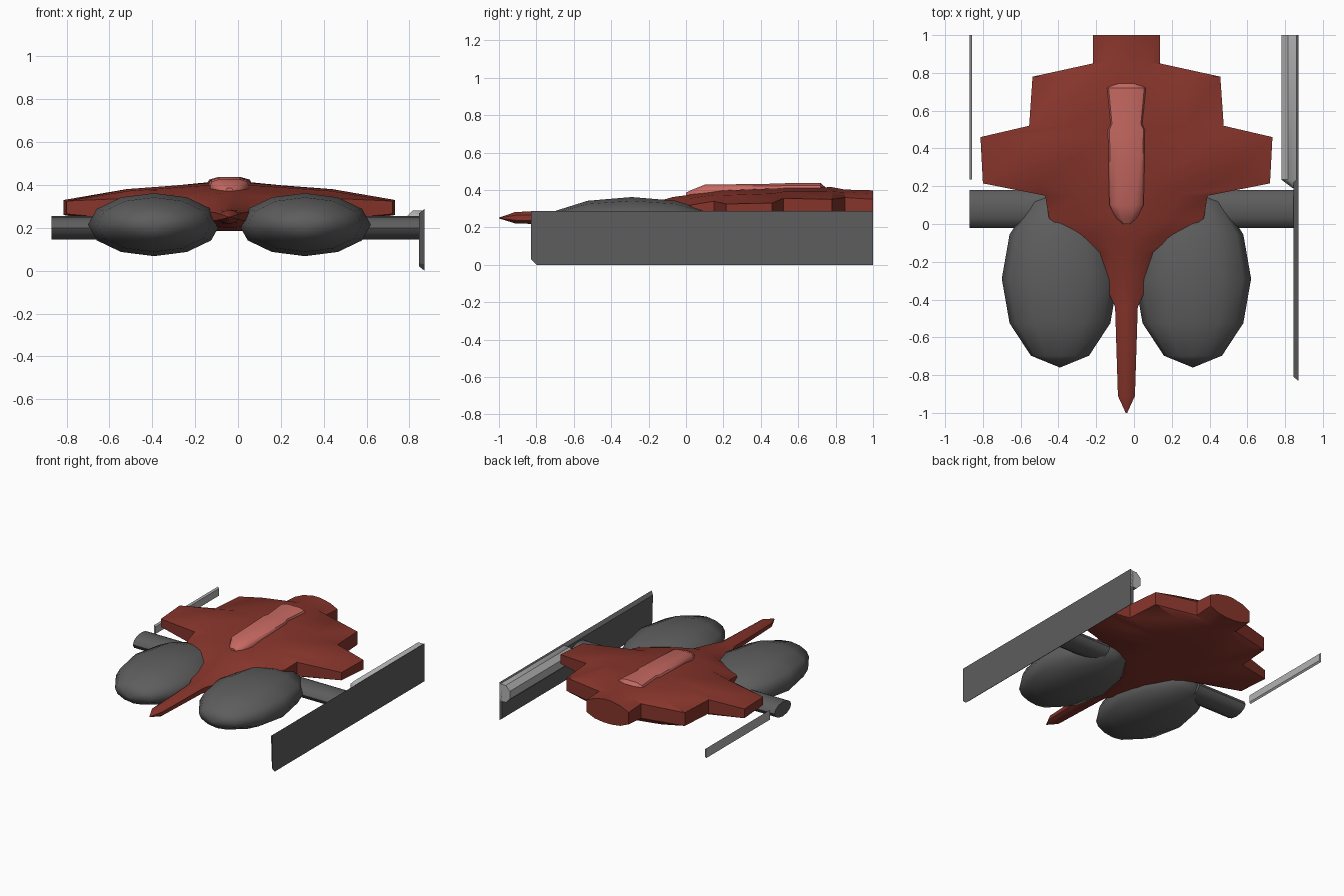
import bpy, bmesh, math

CX = -0.04  # centre line of the hull


def paint(name, rgb):
    m = bpy.data.materials.new(name)
    m.diffuse_color = (*rgb, 1)
    return m


RED = paint("hull_red", (0.24, 0.035, 0.024))
PINK = paint("canopy_red", (0.57, 0.14, 0.12))
DARK = paint("dark_grey", (0.11, 0.11, 0.11))
LIGHT = paint("light_grey", (0.45, 0.45, 0.45))


def finish(name, bm, mat, angle=40):
    bmesh.ops.recalc_face_normals(bm, faces=bm.faces)
    me = bpy.data.meshes.new(name)
    bm.to_mesh(me)
    bm.free()
    ob = bpy.data.objects.new(name, me)
    bpy.context.collection.objects.link(ob)
    me.materials.append(mat)
    bpy.ops.object.select_all(action='DESELECT')
    ob.select_set(True)
    bpy.context.view_layer.objects.active = ob
    bpy.ops.object.shade_smooth_by_angle(angle=math.radians(angle))
    return ob


def loft(name, rings, mat, angle=40):
    """Skin a list of equal-length point rings and cap both ends."""
    bm = bmesh.new()
    vr = [[bm.verts.new(p) for p in r] for r in rings]
    n = len(vr[0])
    for a, b in zip(vr, vr[1:]):
        for i in range(n):
            j = (i + 1) % n
            bm.faces.new((a[i], a[j], b[j], b[i]))
    bm.faces.new(vr[0])
    bm.faces.new(vr[-1])
    return finish(name, bm, mat, angle)


def section(y, w, top, edge_top, edge_bot, bot):
    """Symmetric hull cross-section of half-width w."""
    half = [(0.15, top), (0.62, top - 0.35 * (top - edge_top)), (1, edge_top),
            (1, edge_bot), (0.6, bot + 0.25 * (edge_bot - bot)), (0.2, bot)]
    right = [(CX + f * w, y, z) for f, z in half]
    left = [(CX - f * w, y, z) for f, z in reversed(half)]
    return right + left


# Hull with nose boom, shoulders, wings and tail
hull = [(-1.0, 0.004, 0.252, 0.251, 0.249, 0.248),
        (-0.91, 0.045, 0.283, 0.265, 0.238, 0.22),
        (-0.44, 0.06, 0.29, 0.27, 0.235, 0.215),
        (-0.35, 0.10, 0.305, 0.275, 0.23, 0.2),
        (-0.15, 0.14, 0.34, 0.30, 0.23, 0.185),
        (-0.07, 0.28, 0.362, 0.31, 0.23, 0.185),
        (0.03, 0.41, 0.376, 0.32, 0.23, 0.185),
        (0.15, 0.43, 0.392, 0.34, 0.235, 0.185),
        (0.215, 0.76, 0.398, 0.325, 0.265, 0.19),
        (0.46, 0.773, 0.408, 0.33, 0.26, 0.19),
        (0.52, 0.515, 0.41, 0.355, 0.25, 0.19),
        (0.78, 0.497, 0.415, 0.35, 0.25, 0.195),
        (0.85, 0.178, 0.402, 0.36, 0.25, 0.21),
        (1.0, 0.178, 0.398, 0.35, 0.26, 0.22)]
loft("hull", [section(*s) for s in hull], RED)

# Canopy along the spine
canopy = [(0.0, 0.02, 0.385), (0.03, 0.055, 0.4), (0.1, 0.09, 0.428),
          (0.5, 0.1, 0.434), (0.53, 0.085, 0.436), (0.72, 0.105, 0.437),
          (0.745, 0.07, 0.415)]
loft("canopy", [[(CX + f * w, y, z) for f, z in
                 ((0.5, t), (0.9, t - 0.012), (1, t - 0.03), (1, 0.37),
                  (-1, 0.37), (-1, t - 0.03), (-0.9, t - 0.012), (-0.5, t))]
                for y, w, t in canopy], PINK)

for side, s in (("left", -1), ("right", 1)):
    # Egg-shaped engine pod
    bm = bmesh.new()
    bmesh.ops.create_uvsphere(bm, u_segments=12, v_segments=6, radius=1)
    for v in bm.verts:
        x, y, z = v.co
        v.co = (CX + s * 0.352 + 0.308 * x, -0.29 + 0.47 * z, 0.215 + 0.147 * y)
    finish(side + "_pod", bm, DARK, 60)

    # Flattened strut running outward from the pod
    rings = []
    for x in ((-0.45, -0.87) if s < 0 else (0.37, 0.85)):
        rings.append([(x, 0.08 + 0.1 * math.cos(a), 0.2 + 0.055 * math.sin(a))
                      for a in (2 * math.pi * i / 12 for i in range(12))])
    loft(side + "_strut", rings, DARK)

# Wide flat panel on the right, chamfered on its inner edge
loft("right_panel", [
    [(0.87, -0.83, 0.03), (0.87, -0.80, 0), (0.87, 1, 0), (0.87, 1, 0.288), (0.87, -0.83, 0.288)],
    [(0.845, -0.80, 0.035), (0.845, -0.79, 0.02), (0.845, 1, 0.02), (0.845, 1, 0.268), (0.845, -0.81, 0.268)]],
    DARK, 20)

# Half-round rail inside the right panel, with a tapered front
rail = [(0.78, 0.185), (0.78, 0.245), (0.815, 0.28),
        (0.869, 0.28), (0.869, 0.15), (0.815, 0.15)]
tip = [(0.86 + (x - 0.86) * 0.25, 0.19, 0.215 + (z - 0.215) * 0.5) for x, z in rail]
loft("right_rail", [tip] + [[(x, y, z) for x, z in rail] for y in (0.235, 1.0)], LIGHT)

# Thin matching rail on the left
loft("left_rail", [[(-0.87, y, 0.178), (-0.858, y, 0.188), (-0.858, y, 0.242), (-0.87, y, 0.252)]
                   for y in (0.235, 1.0)], LIGHT)
